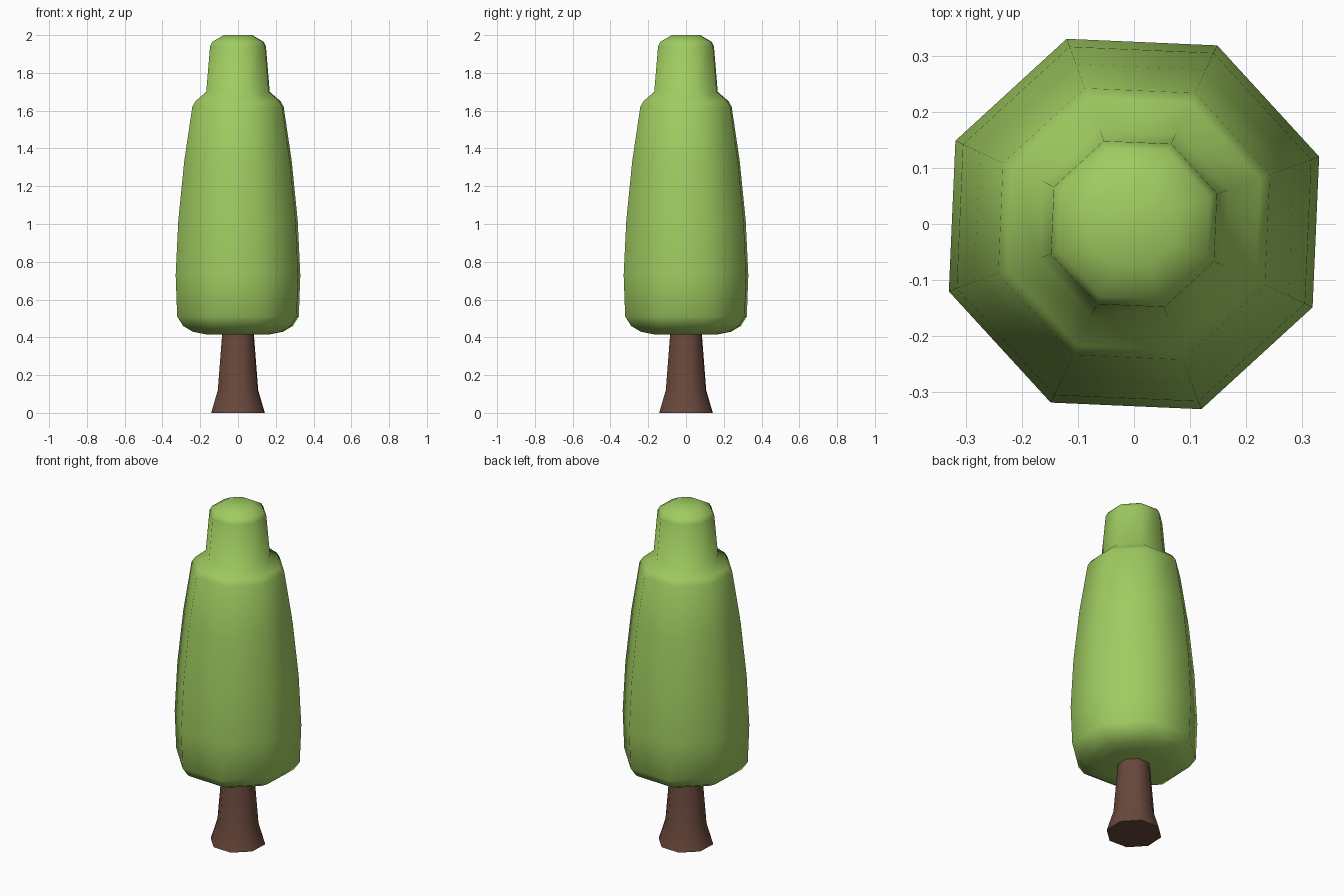
import bpy, bmesh, math

if "Cube" in bpy.data.objects:
    bpy.data.objects.remove(bpy.data.objects["Cube"])

SIDES = 8
TURN = math.radians(20)


def material(name, color):
    m = bpy.data.materials.new(name)
    m.diffuse_color = (*color, 1)
    m.use_nodes = True
    m.node_tree.nodes["Principled BSDF"].inputs["Base Color"].default_value = m.diffuse_color
    return m


def lathe(name, profile, mat):
    """Eight-sided closed solid from (half width, height) pairs."""
    bm = bmesh.new()
    rings = []
    for half, z in profile:
        r = half / math.cos(TURN)
        rings.append([bm.verts.new((r * math.cos(TURN + i * math.tau / SIDES),
                                    r * math.sin(TURN + i * math.tau / SIDES), z))
                      for i in range(SIDES)])
    for a, b in zip(rings, rings[1:]):
        for i in range(SIDES):
            j = (i + 1) % SIDES
            bm.faces.new((a[i], a[j], b[j], b[i]))
    bm.faces.new(rings[0][::-1])
    bm.faces.new(rings[-1])
    me = bpy.data.meshes.new(name)
    bm.to_mesh(me)
    bm.free()
    me.materials.append(mat)
    ob = bpy.data.objects.new(name, me)
    bpy.context.collection.objects.link(ob)
    bpy.ops.object.select_all(action='DESELECT')
    ob.select_set(True)
    bpy.context.view_layer.objects.active = ob
    bpy.ops.object.shade_smooth_by_angle(angle=math.radians(55))
    return ob


green = material("leaf green", (0.352, 0.604, 0.119))
brown = material("bark brown", (0.141, 0.065, 0.045))

# Flared trunk, its top tucked just inside the foliage
lathe("trunk", [(0.142, 0), (0.107, 0.12), (0.083, 0.43)], brown)

# Foliage: rounded base, tapering body, shoulder and narrow crown
lathe("foliage", [(0.165, 0.415), (0.24, 0.43), (0.29, 0.46), (0.322, 0.51),
                  (0.33, 0.73), (0.316, 1.02), (0.285, 1.33), (0.242, 1.62),
                  (0.225, 1.65), (0.168, 1.70), (0.148, 1.94), (0.135, 1.965),
                  (0.075, 2.0)], green)
